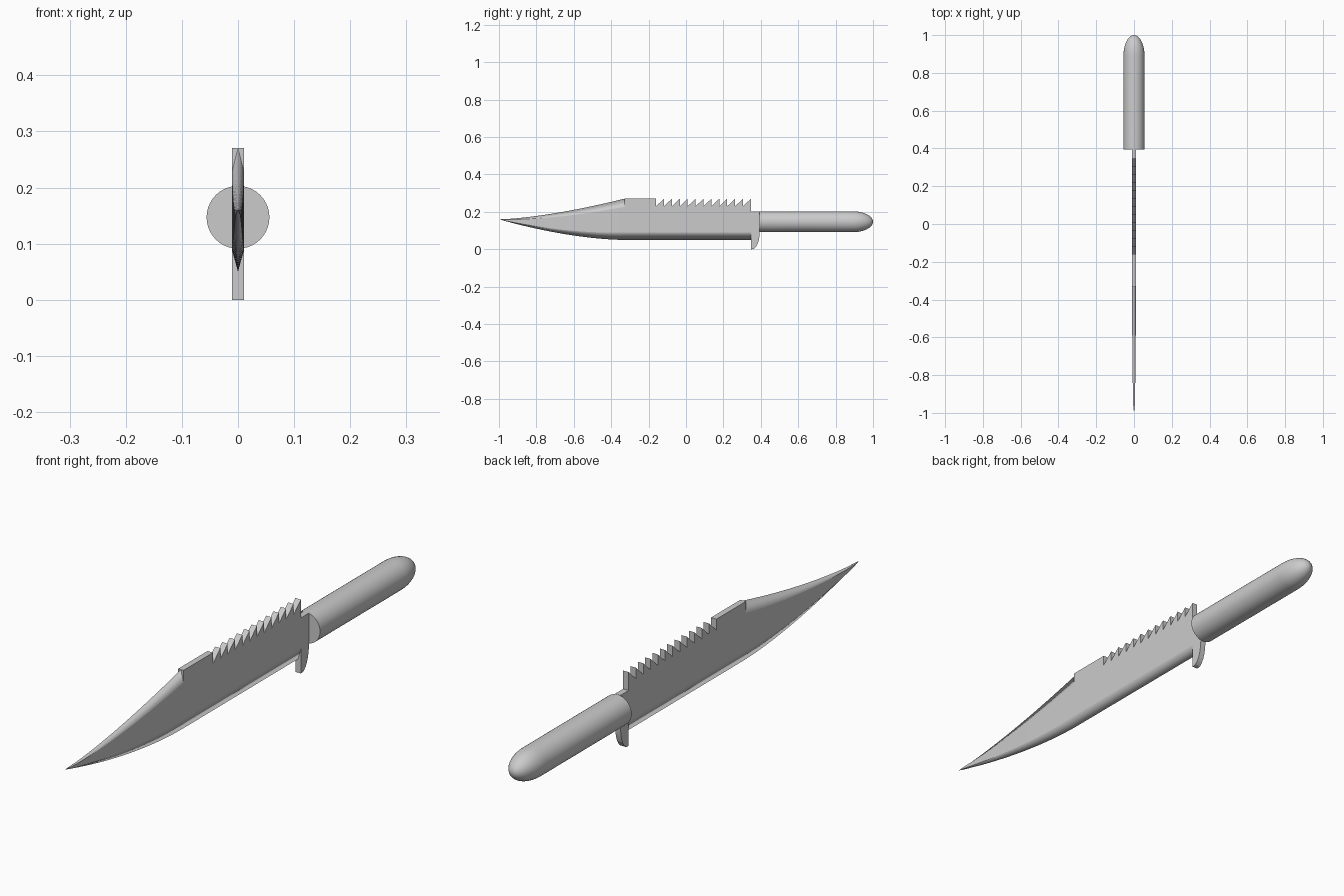
import bpy, bmesh, math
from mathutils import Vector

if "Cube" in bpy.data.objects:
    bpy.data.objects.remove(bpy.data.objects["Cube"])

T = 0.011                       # half thickness of the blade
CLIP_Y, GUARD_Y, HILT_Y = -0.33, 0.347, 0.394
EDGE_Z, RIDGE_Z, NOTCH_Z, SPINE_Z = 0.05, 0.09, 0.226, 0.27


def finish(bm, name, angle, mirror=False):
    mesh = bpy.data.meshes.new(name)
    bmesh.ops.remove_doubles(bm, verts=bm.verts[:], dist=1e-5)
    bmesh.ops.recalc_face_normals(bm, faces=bm.faces[:])
    bm.to_mesh(mesh)
    bm.free()
    ob = bpy.data.objects.new(name, mesh)
    bpy.context.collection.objects.link(ob)
    if mirror:
        mod = ob.modifiers.new("Mirror", 'MIRROR')
        mod.use_axis[0] = True
        mod.merge_threshold = 1e-5
    bpy.ops.object.select_all(action='DESELECT')
    ob.select_set(True)
    bpy.context.view_layer.objects.active = ob
    bpy.ops.object.shade_smooth_by_angle(angle=math.radians(angle))
    return ob


def face(bm, *pts):
    return bm.faces.new([bm.verts.new(p) for p in pts])


# Blade: right half, mirrored across x
bm = bmesh.new()

# Saw teeth along the spine, then the guard with its lower hook
outline = [(CLIP_Y, SPINE_Z)]
teeth, start = 12, -0.16
pitch = (GUARD_Y - start) / teeth
for i in range(teeth):
    y = start + i * pitch
    outline += [(y, SPINE_Z), (y, 0.23)]
outline += [(GUARD_Y, SPINE_Z), (GUARD_Y, 0.203), (HILT_Y, 0.203)]
for i in range(7):
    a = math.radians(90 * i / 6)
    outline.append((GUARD_Y + 0.006 + (HILT_Y - GUARD_Y - 0.006) * math.cos(a),
                    0.09 - 0.09 * math.sin(a)))
outline += [(GUARD_Y, 0), (GUARD_Y, EDGE_Z)]

# Flat side and the rim strip
side = outline + [(GUARD_Y, RIDGE_Z), (CLIP_Y, RIDGE_Z), (CLIP_Y, NOTCH_Z)]
face(bm, *[(T, y, z) for y, z in side])
for (y0, z0), (y1, z1) in zip(outline, outline[1:]):
    face(bm, (T, y0, z0), (T, y1, z1), (0, y1, z1), (0, y0, z0))

# Ground cutting edge, its end at the guard and the notch where the clip begins
face(bm, (T, CLIP_Y, RIDGE_Z), (T, GUARD_Y, RIDGE_Z), (0, GUARD_Y, EDGE_Z), (0, CLIP_Y, EDGE_Z))
face(bm, (T, GUARD_Y, RIDGE_Z), (T, GUARD_Y, EDGE_Z), (0, GUARD_Y, EDGE_Z))
face(bm, (T, CLIP_Y, SPINE_Z), (0, CLIP_Y, SPINE_Z), (T, CLIP_Y, NOTCH_Z))


# Clip point: double-bevelled sections narrowing to the tip
def section(s):
    y = CLIP_Y - (1 + CLIP_Y) * s
    low = EDGE_Z + 0.11 * s ** 1.7
    top = 0.16 + 0.11 * (1 - s) ** 1.5
    h = (top - low) / (SPINE_Z - EDGE_Z)
    x = T * (1 - s) ** 0.35
    return [(0, y, low), (x, y, low + (RIDGE_Z - EDGE_Z) * h),
            (x, y, top - (SPINE_Z - NOTCH_Z) * h), (0, y, top)]


steps = 20
for i in range(steps):
    a, b = section(i / steps), section((i + 1) / steps)
    for k in range(3):
        if i == steps - 1:
            face(bm, a[k], a[k + 1], (0, -1, 0.16))
        else:
            face(bm, a[k], a[k + 1], b[k + 1], b[k])
finish(bm, "blade", 10, mirror=True)

# Handle: lathed cylinder with a long rounded pommel
bm = bmesh.new()
R, CZ, DOME = 0.056, 0.147, 0.89
profile = [(0, HILT_Y), (R, HILT_Y)]
profile += [(R * math.cos(a), DOME + (1 - DOME) * math.sin(a))
            for a in (math.pi / 2 * i / 10 for i in range(11))]
verts = [bm.verts.new((r, y, CZ)) for r, y in profile]
edges = [bm.edges.new(p) for p in zip(verts, verts[1:])]
bmesh.ops.spin(bm, geom=verts + edges, cent=Vector((0, 0, CZ)), axis=(0, 1, 0),
               angle=2 * math.pi, steps=40)
finish(bm, "handle", 35)
